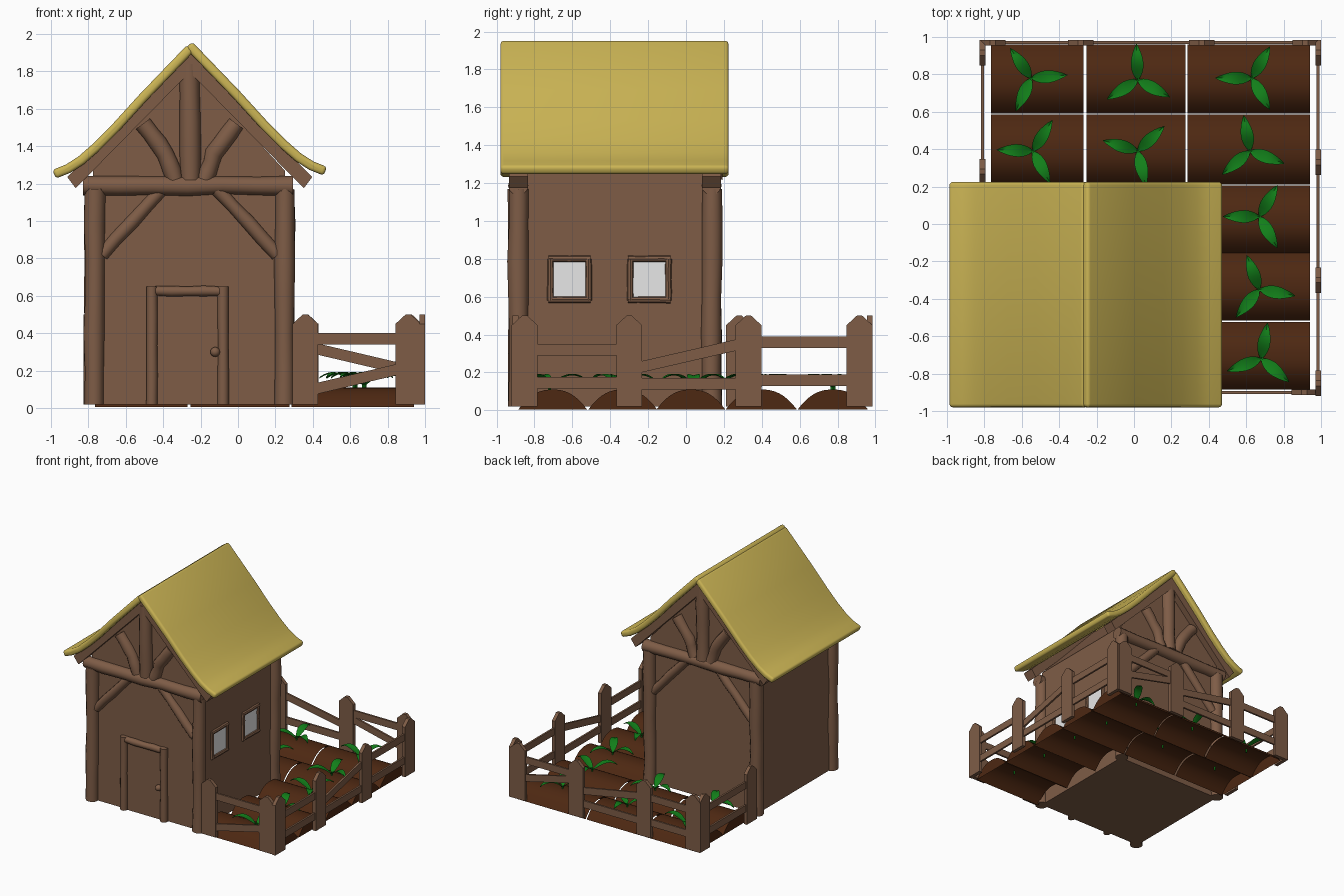
import bpy, bmesh, math, random
from mathutils import Vector

if "Cube" in bpy.data.objects:
    bpy.data.objects.remove(bpy.data.objects["Cube"])

random.seed(4)


def mat(name, col):
    m = bpy.data.materials.new(name)
    m.diffuse_color = (*col, 1)
    m.use_nodes = True
    m.node_tree.nodes["Principled BSDF"].inputs["Base Color"].default_value = m.diffuse_color
    return m


WOOD = mat("brown wood", (0.21, 0.108, 0.062))
STRAW = mat("yellow straw", (0.60, 0.46, 0.09))
SOIL = mat("dark soil", (0.075, 0.021, 0.006))
LEAF = mat("green leaf", (0.006, 0.21, 0.010))
GLASS = mat("pale glass", (0.8, 0.8, 0.8))


def make(name, verts, faces, material, fix=True, bevel=0):
    bm = bmesh.new()
    vs = [bm.verts.new(v) for v in verts]
    for f in faces:
        bm.faces.new([vs[i] for i in f])
    if fix:
        bmesh.ops.recalc_face_normals(bm, faces=bm.faces)
    if bevel:
        sharp = [e for e in bm.edges if e.calc_face_angle(0) > 0.9]
        bmesh.ops.bevel(bm, geom=sharp, offset=bevel, segments=3,
                        profile=0.5, affect='EDGES')
    me = bpy.data.meshes.new(name)
    bm.to_mesh(me)
    bm.free()
    me.materials.append(material)
    ob = bpy.data.objects.new(name, me)
    bpy.context.collection.objects.link(ob)
    return ob


def prism(name, poly, axis, lo, hi, material, bevel=0):
    """Extrude a (u, z) outline along the x or y axis."""
    n = len(poly)
    verts = [((d, u, z) if axis == 'x' else (u, d, z)) for d in (lo, hi) for u, z in poly]
    faces = [tuple(range(n)), tuple(range(2 * n - 1, n - 1, -1))]
    faces += [(i, (i + 1) % n, n + (i + 1) % n, n + i) for i in range(n)]
    return make(name, verts, faces, material, bevel=bevel)


def log(name, pts, r, sides=12, steps=4, wobble=0.07):
    """Slightly uneven round timber along a path."""
    pts = [Vector(p) for p in pts]
    path = [a.lerp(b, k / steps) for a, b in zip(pts, pts[1:]) for k in range(steps)] + [pts[-1]]
    verts, faces = [], []
    for i, p in enumerate(path):
        q = (path[min(i + 1, len(path) - 1)] - path[max(i - 1, 0)]).to_track_quat('Z', 'Y')
        rr = r * (1 + random.uniform(-wobble, wobble))
        off = Vector((random.uniform(-1, 1), random.uniform(-1, 1), 0)) * r * wobble
        for k in range(sides):
            a = 2 * math.pi * k / sides
            verts.append(p + q @ (off + Vector((math.cos(a), math.sin(a), 0)) * rr))
    for i in range(len(path) - 1):
        for k in range(sides):
            a, b = i * sides + k, i * sides + (k + 1) % sides
            faces.append((a, b, b + sides, a + sides))
    faces += [tuple(range(sides)), tuple(range(len(verts) - sides, len(verts)))]
    return make(name, verts, faces, WOOD)


# House body with gables
CX = -0.258
prism("house_walls", [(-0.775, 0.02), (0.25, 0.02), (0.25, 1.27), (CX, 1.82), (-0.775, 1.27)],
      'y', -0.88, 0.13, WOOD)

# Corner posts
for x in (-0.77, 0.245):
    for y in (-0.885, 0.135):
        log("corner_post", [(x, y, 0.02), (x + 0.005, y, 1.17)], 0.053, steps=6)

# Timber frame on front and back gables
for side, y in (("front", -0.885), ("back", 0.135)):
    log(side + "_tie_beam", [(-0.83, y, 1.19), (0.295, y, 1.19)], 0.05, steps=6)
    log(side + "_king_post", [(CX, y, 1.22), (CX, y, 1.84)], 0.056)
    for s in (-1, 1):
        log(side + "_knee_brace", [(CX + s * 0.47, y, 0.82), (CX + s * 0.15, y, 1.17)], 0.036)
        log(side + "_curved_brace", [(CX + s * 0.08, y, 1.22), (CX + s * 0.13, y, 1.36),
                                     (CX + s * 0.25, y, 1.52)], 0.046, steps=3)
        # rafter outline, mitred at the ridge
        prism(side + "_rafter", [(CX, 1.90), (CX + s * 0.655, 1.235), (CX + s * 0.61, 1.175),
                                 (CX, 1.795)], 'y', y - 0.05, y + 0.05, WOOD)

# Thatched roof: two curved slabs
for s, lift, name in ((-1, 0, "left_roof"), (1, 0.016, "right_roof")):
    line = [Vector(p) for p in ((-0.005, 1.925), (0.25, 1.66), (0.40, 1.495), (0.50, 1.395),
                                (0.58, 1.325), (0.65, 1.28), (0.725, 1.25))]
    top, low = [], []
    for i, p in enumerate(line):
        t = (line[min(i + 1, 6)] - line[max(i - 1, 0)]).normalized()
        n = Vector((-t.y, t.x)) * 0.025
        for dst, q in ((top, p + n), (low, p - n)):
            dst.append((CX + s * q.x, q.y + lift))
    prism(name, top + low[::-1], 'y', -0.98, 0.225, STRAW, bevel=0.018)

# Door with frame and knob
for x in (-0.46, -0.08):
    log("door_jamb", [(x, -0.895, 0.02), (x, -0.895, 0.65)], 0.029)
log("door_lintel", [(-0.44, -0.895, 0.625), (-0.10, -0.895, 0.625)], 0.027)
prism("door", [(-0.44, 0.02), (-0.10, 0.02), (-0.10, 0.62), (-0.44, 0.62)], 'y', -0.89, -0.87, WOOD)
bpy.ops.mesh.primitive_uv_sphere_add(segments=16, ring_count=10, radius=0.026,
                                     location=(-0.122, -0.91, 0.30))
bpy.context.object.name = "door_knob"
bpy.context.object.data.materials.append(WOOD)

# Windows on the right wall
for y in (-0.615, -0.193):
    prism("window_pane", [(y - 0.095, 0.59), (y + 0.095, 0.59), (y + 0.095, 0.80), (y - 0.095, 0.80)],
          'x', 0.248, 0.256, GLASS)
    for s in (-1, 1):
        log("window_side", [(0.253, y + s * 0.1, 0.58), (0.253, y + s * 0.1, 0.80)], 0.017, 8)
        zz = 0.692 + s * 0.108
        log("window_bar", [(0.253, y - 0.112, zz), (0.253, y + 0.112, zz)], 0.017, 8)


# Picket fences
def fence(name, axis, d, posts, rails):
    for c in posts:
        prism(name + "_post", [(c - 0.068, 0.02), (c + 0.068, 0.02), (c + 0.068, 0.45),
                               (c + 0.014, 0.5), (c - 0.014, 0.5), (c - 0.068, 0.45)],
              axis, d - 0.015, d + 0.015, WOOD)
    for a, b, seg in zip(posts, posts[1:], rails):
        for z0, z1 in seg:
            prism(name + "_rail", [(a, z0 - 0.03), (b, z1 - 0.03), (b, z1 + 0.03), (a, z0 + 0.03)],
                  axis, d - 0.008, d + 0.008, WOOD)


fence("front_fence", 'y', -0.90, (0.36, 0.91), [((0.37, 0.37), (0.09, 0.22))])
fence("right_fence", 'x', 0.985, (-0.852, -0.30, 0.33, 0.916),
      [((0.32, 0.32), (0.145, 0.145)), ((0.215, 0.36), (0.14, 0.14)), ((0.36, 0.36), (0.16, 0.16))])
fence("back_fence", 'y', 0.97, (-0.755, -0.285, 0.362, 0.916),
      [((0.36, 0.36), (0.15, 0.15)), ((0.36, 0.24), (0.14, 0.14)), ((0.37, 0.37), (0.33, 0.2))])
fence("left_fence", 'x', -0.81, (0.28, 0.916), [((0.36, 0.36), (0.16, 0.16))])


# Soil mounds: arched shells, closed only on the outer end
def mound(x0, x1, y0, y1, cap):
    n = 16
    ts = [-1 + 2 * i / n for i in range(n + 1)]
    prof = [((y0 + y1) / 2 + t * (y1 - y0) / 2, 0.005 + 0.105 * (1 - abs(t) ** 2.4)) for t in ts]
    verts = [(x, y, z) for x in (x0, x1) for y, z in prof]
    faces = [(i, n + 1 + i, n + 2 + i, i + 1) for i in range(n)]
    if cap == -1:
        faces.append(tuple(range(n + 1)))
    if cap == 1:
        faces.append(tuple(range(2 * n + 1, n, -1)))
    make("soil_mound", verts, faces, SOIL, fix=False)


for y0, y1 in ((0.59, 0.96), (0.21, 0.585)):
    mound(-0.765, -0.27, y0, y1, -1)
    mound(-0.255, 0.275, y0, y1, 0)
    mound(0.285, 0.94, y0, y1, 1)
for y0 in (-0.155, -0.515, -0.885):
    mound(0.285, 0.94, y0, y0 + 0.362, 1)

# Three-leaved plants: x, y, first leaf angle
PLANTS = [(-0.55, 0.78, 125), (0.02, 0.77, 92), (0.63, 0.78, 60), (-0.54, 0.39, 58), (0.02, 0.39, 43),
          (0.62, 0.39, 100), (0.67, 0.04, 60), (0.67, -0.35, 110), (0.68, -0.72, 80)]
for px, py, start in PLANTS:
    verts, faces = [], []
    for k in range(3):
        a = math.radians(start + 120 * k)
        c, s = math.cos(a), math.sin(a)
        base = len(verts)
        for i in range(9):
            t = i / 8
            w = 0.004 + 0.03 * math.sin(math.pi * t ** 0.8) if i < 8 else 0.001
            r, z = 0.195 * t, 0.105 + 0.08 * math.sin(math.pi * (0.72 * t + 0.05))
            for o, dz in ((-w, 0.008), (0, 0), (w, 0.008)):
                verts.append((px + c * r - s * o, py + s * r + c * o, z + dz))
        for i in range(8):
            b = base + 3 * i
            faces += [(b, b + 3, b + 4, b + 1), (b + 1, b + 4, b + 5, b + 2)]
    # stem
    b = len(verts)
    verts += [(px + 0.008 * dx, py + 0.008 * dy, z) for z in (0.08, 0.125)
              for dx, dy in ((1, 0), (0, 1), (-1, 0), (0, -1))]
    faces += [(b + i, b + (i + 1) % 4, b + 4 + (i + 1) % 4, b + 4 + i) for i in range(4)]
    faces += [(b + 3, b + 2, b + 1, b)]
    make("plant", verts, faces, LEAF, fix=False)

# Smooth shading with crisp edges
bpy.ops.object.select_all(action='SELECT')
bpy.context.view_layer.objects.active = bpy.data.objects["house_walls"]
bpy.ops.object.shade_smooth_by_angle(angle=math.radians(40))
